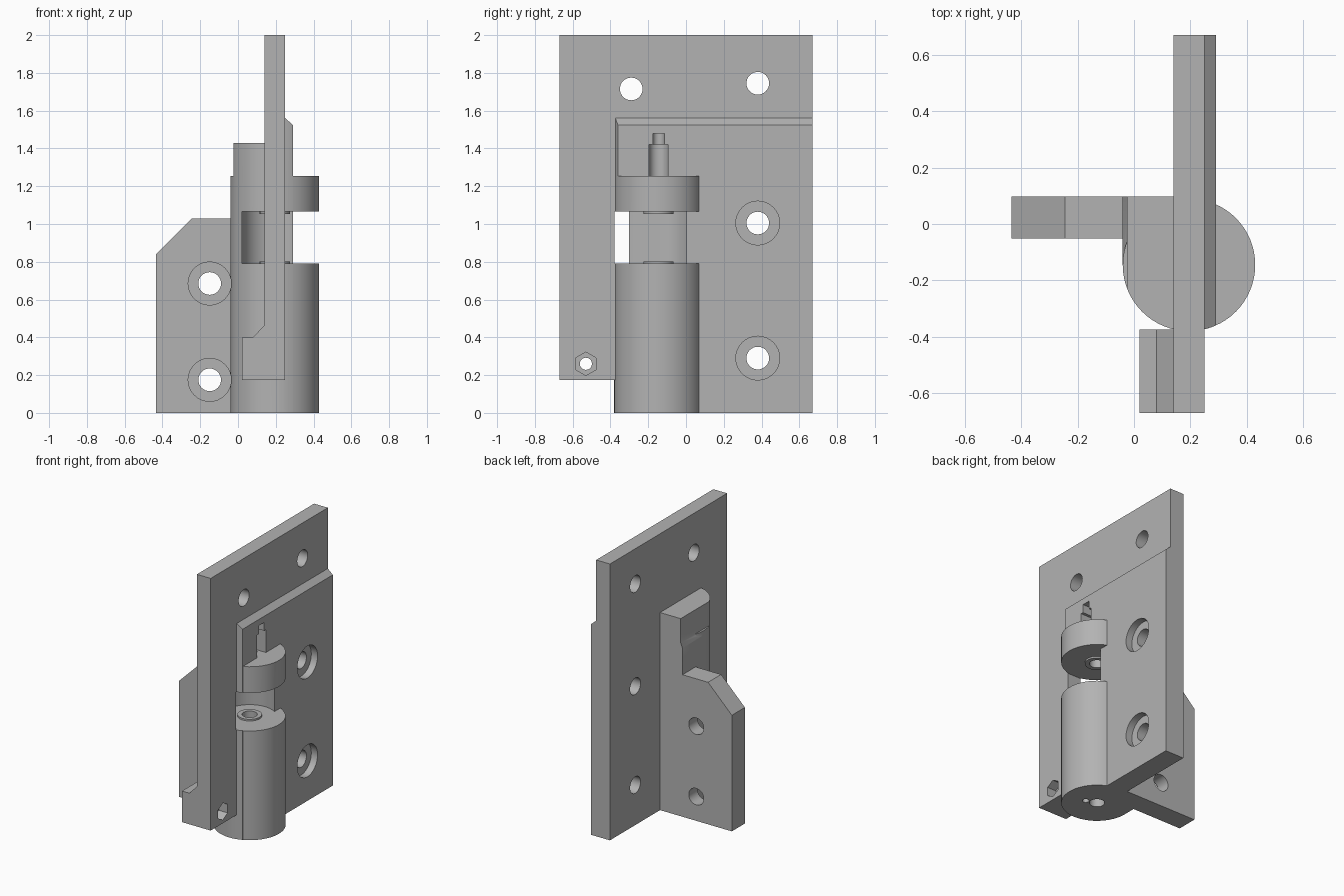
import bpy, bmesh, math

if "Cube" in bpy.data.objects:
    bpy.data.objects.remove(bpy.data.objects["Cube"])

CX, CY, R = 0.195, -0.145, 0.235     # knuckle axis and radius

grey = bpy.data.materials.new("light_grey")
grey.diffuse_color = (0.45, 0.45, 0.45, 1)
grey.use_nodes = True
grey.node_tree.nodes["Principled BSDF"].inputs["Base Color"].default_value = grey.diffuse_color


def prism(name, pts, axis, lo, hi):
    """Extrude a 2D outline along an axis: x -> (y,z), y -> (x,z), z -> (x,y)."""
    place = {"x": lambda p, t: (t, p[0], p[1]),
             "y": lambda p, t: (p[0], t, p[1]),
             "z": lambda p, t: (p[0], p[1], t)}[axis]
    bm = bmesh.new()
    a = [bm.verts.new(place(p, lo)) for p in pts]
    b = [bm.verts.new(place(p, hi)) for p in pts]
    bm.faces.new(a)
    bm.faces.new(b[::-1])
    n = len(pts)
    for i in range(n):
        bm.faces.new((a[i], b[i], b[(i + 1) % n], a[(i + 1) % n]))
    bmesh.ops.recalc_face_normals(bm, faces=bm.faces)
    me = bpy.data.meshes.new(name)
    bm.to_mesh(me)
    bm.free()
    me.materials.append(grey)
    ob = bpy.data.objects.new(name, me)
    bpy.context.collection.objects.link(ob)
    return ob


def arc(cx, cy, r, start, end, n):
    return [(cx + r * math.cos(math.radians(start + (end - start) * i / n)),
             cy + r * math.sin(math.radians(start + (end - start) * i / n)))
            for i in range(n + 1)]


def disc(name, cx, cy, r, axis, lo, hi, n=32):
    return prism(name, arc(cx, cy, r, 0, 360, n)[:-1], axis, lo, hi)


def rect(a0, a1, b0, b1):
    return [(a0, b0), (a1, b0), (a1, b1), (a0, b1)]


def combine(target, other, op):
    """Apply a boolean and remove the helper."""
    mod = target.modifiers.new("bool", "BOOLEAN")
    mod.operation, mod.solver, mod.object = op, "EXACT", other
    bpy.context.view_layer.objects.active = target
    bpy.ops.object.modifier_apply(modifier=mod.name)
    bpy.data.objects.remove(other)


def add(ob):
    combine(body, ob, "UNION")


def cut(ob, target=None):
    combine(target or body, ob, "DIFFERENCE")


# Main plate, with its shorter front strip
body = prism("hinge_leaf", [(0.67, 0), (0.67, 2), (-0.67, 2), (-0.67, 0.175),
                            (CY, 0.175), (CY, 0)], "x", 0.14, 0.25)

# Housing behind the plate, stepped in near the top
housing = prism("housing", [(CX, 0.097), (-0.04, 0.097)] + arc(CX, CY, R, 180, 270, 16),
                "z", 0, 1.43)
cut(prism("taper", [(-0.08, 1.22), (-0.04, 1.22), (-0.025, 1.255), (-0.025, 1.5),
                    (-0.08, 1.5)], "y", -0.5, 0.2), housing)
add(housing)

# Raised pad with a bevelled top edge
edge = -math.degrees(math.acos((0.29 - CX) / R))
pad = prism("raised_pad", [(CX, 0.67), (0.29, 0.67)] + arc(CX, CY, R, edge, -90, 6),
            "z", 0, 1.56)
cut(prism("bevel", [(0.25, 1.56), (0.33, 1.49), (0.33, 1.7), (0.25, 1.7)],
          "y", -0.6, 0.8), pad)
add(pad)

# Knuckle barrels
for lo, hi in ((0, 0.79), (1.065, 1.255)):
    add(disc("barrel", CX, CY, R, "z", lo, hi, 64))

# Side flange with a clipped corner
add(prism("flange", [(0.0, 0), (-0.435, 0), (-0.435, 0.84), (-0.245, 1.028), (0.0, 1.028)],
          "y", -0.052, 0.097))

# Stop block at the lower front
add(prism("stop_block", [(0.2, 0.175), (0.02, 0.175), (0.02, 0.40), (0.08, 0.40),
                         (0.14, 0.465), (0.2, 0.465)], "y", -0.67, -0.375))

# Gap between the barrels for the mating knuckle
cut(prism("gap", [(0.6, -0.378), (0.6, CY), (CX + 0.175, CY)]
          + arc(CX, CY, 0.175, 0, 180, 32)[1:] + [(0.02, -0.378)], "z", 0.79, 1.065))

# Bearing rims and pin bore
for lo, hi in ((0.77, 0.802), (1.053, 1.08)):
    add(disc("rim", CX, CY, 0.08, "z", lo, hi))
cut(disc("lower_bore", CX, CY, 0.05, "z", -0.1, 0.9))
cut(disc("upper_bore", CX, CY, 0.05, "z", 1.0, 1.26))
cut(disc("drain_hole", CX + 0.076, CY - 0.025, 0.022, "z", -0.1, 0.1, 16))

# Stepped pin slot open to the side
for r, lo, hi in ((0.05, 1.255, 1.42), (0.03, 1.40, 1.48)):
    cut(prism("pin_slot", [(0.5, CY + r)] + arc(CX, CY, r, 90, 270, 16) + [(0.5, CY - r)],
              "z", lo, hi))

# Screw holes in the plate
for y, z, sunk in ((-0.29, 1.715, False), (0.38, 1.745, False),
                   (0.38, 1.005, True), (0.38, 0.29, True)):
    cut(disc("hole", y, z, 0.06, "x", 0.0, 0.5))
    if sunk:
        cut(disc("counterbore", y, z, 0.116, "x", 0.24, 0.5))

# Screw holes in the flange
for z in (0.685, 0.175):
    cut(disc("hole", -0.15, z, 0.06, "y", -0.3, 0.3))
    cut(disc("counterbore", -0.15, z, 0.114, "y", -0.3, -0.002))

# Hexagonal nut pocket and its through hole
cut(prism("hex_pocket", arc(-0.53, 0.26, 0.062, 30, 390, 6)[:-1], "x", 0.18, 0.5))
cut(disc("nut_hole", -0.53, 0.26, 0.032, "x", -0.2, 0.5))

bpy.ops.object.select_all(action="DESELECT")
body.select_set(True)
bpy.context.view_layer.objects.active = body
bpy.ops.object.shade_smooth_by_angle(angle=math.radians(25))
